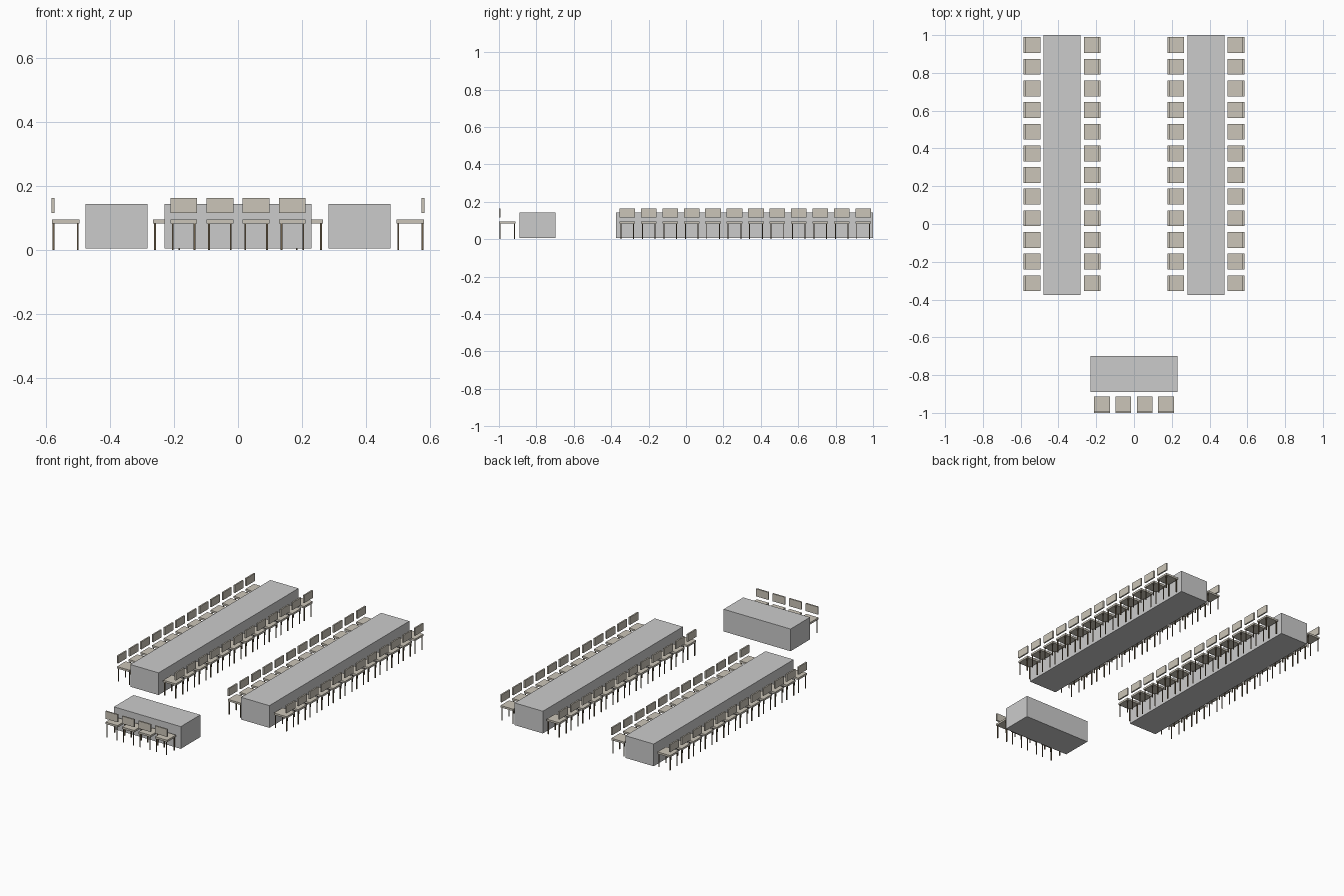
import bpy, bmesh
from math import pi
from mathutils import Matrix, Vector

if "Cube" in bpy.data.objects:
    bpy.data.objects.remove(bpy.data.objects["Cube"])


def material(name, rgb):
    m = bpy.data.materials.new(name)
    m.diffuse_color = (*rgb, 1)
    m.use_nodes = True
    m.node_tree.nodes["Principled BSDF"].inputs["Base Color"].default_value = m.diffuse_color
    return m


cream = material("cream_upholstery", (0.60, 0.56, 0.48))
brown = material("dark_leg", (0.16, 0.12, 0.07))


def boxes_mesh(name, boxes, mat=None):
    """One mesh made of boxes, each given by its (min corner, max corner)."""
    bm = bmesh.new()
    for lo, hi in boxes:
        lo, hi = Vector(lo), Vector(hi)
        size = hi - lo
        mtx = Matrix.Translation((lo + hi) / 2) @ Matrix.Diagonal((*size, 1))
        bmesh.ops.create_cube(bm, size=1, matrix=mtx)
    me = bpy.data.meshes.new(name)
    bm.to_mesh(me)
    bm.free()
    if mat:
        me.materials.append(mat)
    return me


def place(name, mesh, x=0, y=0, turn=0):
    ob = bpy.data.objects.new(name, mesh)
    ob.location = (x, y, 0)
    ob.rotation_euler.z = turn
    bpy.context.collection.objects.link(ob)


# Chair parts, shared by every chair; the back is on the -y side
t = 0.0025
seat = boxes_mesh("seat", [((-0.042, -0.043, 0.083), (0.042, 0.044, 0.095))], cream)
back = boxes_mesh("backrest", [((-0.042, -0.044, 0.116), (0.042, -0.035, 0.163))], cream)
legs = boxes_mesh("legs", [((x - t, y - t, 0), (x + t, y + t, 0.083))
                           for x in (-0.034, 0.034) for y in (-0.038, 0.038)], brown)


def chair(x, y, turn=0):
    for name, mesh in (("seat", seat), ("backrest", back), ("chair_legs", legs)):
        place(name, mesh, x, y, turn)


# Tables: solid draped blocks
long_table = boxes_mesh("long_table", [((-0.097, -0.375, 0.005), (0.097, 1.0, 0.143))])
head_table = boxes_mesh("head_table", [((-0.23, -0.89, 0.005), (0.23, -0.698, 0.143))])
place("head_table", head_table)

# Two long tables with twelve chairs along each side
for side in (-1, 1):
    cx = side * 0.381
    place("long_table", long_table, cx)
    for i in range(12):
        y = 0.947 - i * 0.1146
        chair(cx - 0.159, y, -pi / 2)
        chair(cx + 0.159, y, pi / 2)

# Four chairs behind the head table
for i in range(4):
    chair((i - 1.5) * 0.1135, -0.956)
